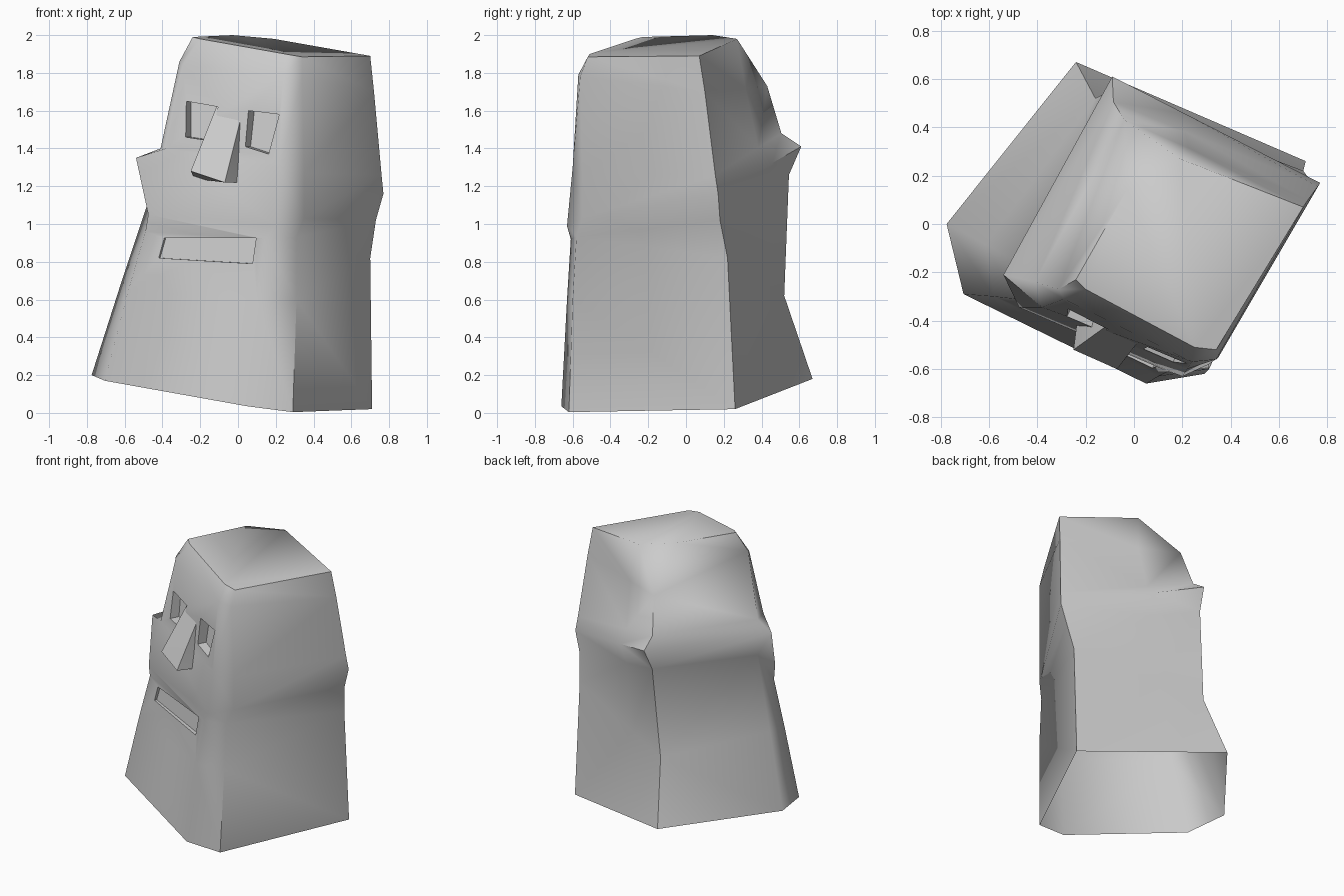
import bpy
import bmesh
import math
from mathutils import Vector

cube = bpy.data.objects.get("Cube")
if cube:
    bpy.data.objects.remove(cube, do_unlink=True)

# Single stone colour
stone = bpy.data.materials.new("grey_stone")
stone.use_nodes = True
grey = (0.6, 0.6, 0.6, 1)
stone.diffuse_color = grey
shader = next(n for n in stone.node_tree.nodes if n.type == 'BSDF_PRINCIPLED')
shader.inputs["Base Color"].default_value = grey
shader.inputs["Roughness"].default_value = 0.8


def make_object(name, bm):
    """Turn a bmesh into a linked object with the stone material."""
    mesh = bpy.data.meshes.new(name)
    bm.to_mesh(mesh)
    bm.free()
    mesh.materials.append(stone)
    obj = bpy.data.objects.new(name, mesh)
    bpy.context.collection.objects.link(obj)
    return obj


def make_hull(name, points):
    """Closed convex solid around a handful of points."""
    bm = bmesh.new()
    verts = [bm.verts.new(p) for p in points]
    bmesh.ops.convex_hull(bm, input=verts)
    bmesh.ops.recalc_face_normals(bm, faces=bm.faces[:])
    return make_object(name, bm)


def smooth(obj, degrees):
    bpy.ops.object.select_all(action='DESELECT')
    obj.select_set(True)
    bpy.context.view_layer.objects.active = obj
    bpy.ops.object.shade_smooth_by_angle(angle=math.radians(degrees))


# Tilted cross-sections; corners run right side, front right, front left,
# left side, back left, back right
sections = {
    "base": [(-.775, 0, .2), (-.705, -.29, .17), (.05, -.66, .035),
             (.29, -.62, .004), (.71, .26, .02), (-.24, .67, .18)],
    "neck": [(-.615, -.085, .7), (-.58, -.3, .65), (.1, -.63, .6),
             (.31, -.6, .6), (.7, .22, .82), (-.16, .52, .62)],
    "crease": [(-.455, -.17, 1.18), (-.49, -.31, .96), (.14, -.61, .92),
               (.31, -.58, .93), (.73, .18, 1.02), (-.11, .545, 1.26)],
    "ridge": [(-.54, -.21, 1.35), (-.475, -.345, 1.05), (.2, -.63, .99),
              (.35, -.55, 1.03), (.77, .17, 1.16), (-.09, .61, 1.41)],
    "cheek": [(-.41, -.24, 1.4), (-.38, -.345, 1.4), (.22, -.6, 1.3),
              (.35, -.55, 1.27), (.76, .155, 1.26), (-.085, .505, 1.48)],
    "brow": [(-.31, -.27, 1.86), (-.29, -.31, 1.84), (.24, -.57, 1.79),
             (.34, -.56, 1.78), (.72, .1, 1.7), (-.04, .43, 1.73)],
    "crown": [(-.24, -.23, 1.99), (-.2, -.27, 1.98), (.25, -.51, 1.9),
              (.34, -.52, 1.885), (.7, .07, 1.89), (-.03, .14, 2)],
}

# Head and body lofted through the sections
bm = bmesh.new()
rings = []
for name, corners in sections.items():
    pts = [Vector(c) for c in corners]
    back_mid = pts[4].lerp(pts[5], .65)
    if name == "crown":
        back_mid = Vector((.19, .27, 1.98))
    pts.insert(5, back_mid)
    rings.append([bm.verts.new(p) for p in pts])
for low, high in zip(rings, rings[1:]):
    for i in range(len(low)):
        j = (i + 1) % len(low)
        bm.faces.new((low[i], low[j], high[j], high[i]))
bm.faces.new(rings[-1])
bm.faces.new(list(reversed(rings[0])))
bmesh.ops.triangulate(bm, faces=bm.faces[:])
bmesh.ops.recalc_face_normals(bm, faces=bm.faces[:])
head = make_object("stone_head", bm)

outward = Vector((-.44, -.9, 0))


def on_face(x, z):
    """Point on the plane of the face."""
    return Vector((x, -.44 - .45 * (x + .1) + .13 * (z - 1.5), z))


# Eye and mouth hollows cut into the face
hollows = {
    "right_eye_hollow": ([(-.27, 1.65), (-.1, 1.62), (-.14, 1.44), (-.27, 1.46)], .05),
    "left_eye_hollow": ([(.06, 1.6), (.22, 1.58), (.16, 1.37), (.04, 1.41)], .06),
    "mouth_hollow": ([(-.4, .925), (.09, .925), (.07, .79), (-.43, .82)], .04),
}
for name, (outline, depth) in hollows.items():
    points = []
    for x, z in outline:
        p = on_face(x, z)
        points += [p + outward * .15, p - outward * depth]
    cutter = make_hull(name, points)
    cutter.hide_render = True
    cut = head.modifiers.new(name, 'BOOLEAN')
    cut.operation = 'DIFFERENCE'
    cut.solver = 'EXACT'
    cut.object = cutter
    bpy.context.view_layer.objects.active = head
    bpy.ops.object.modifier_apply(modifier=name)
    bpy.data.objects.remove(cutter, do_unlink=True)

# Leave the underside open
bm = bmesh.new()
bm.from_mesh(head.data)
under = [f for f in bm.faces
         if all(abs(v.co.z - .094 + .137 * v.co.x - .08 * v.co.y) < .04 for v in f.verts)]
bmesh.ops.delete(bm, geom=under, context='FACES')
bm.to_mesh(head.data)
bm.free()
smooth(head, 55)

# Wedge nose, growing outward towards its tip
bridge = [on_face(-.11, 1.63), on_face(.02, 1.58)]
nose_back = [p - outward * .08 for p in bridge]
tip = [(-.25, -.52, 1.28), (-.07, -.6, 1.22)]
nose_base = [(-.23, -.36, 1.24), (.04, -.46, 1.22)]
nose = make_hull("nose", bridge + nose_back + tip + nose_base)
smooth(nose, 30)
